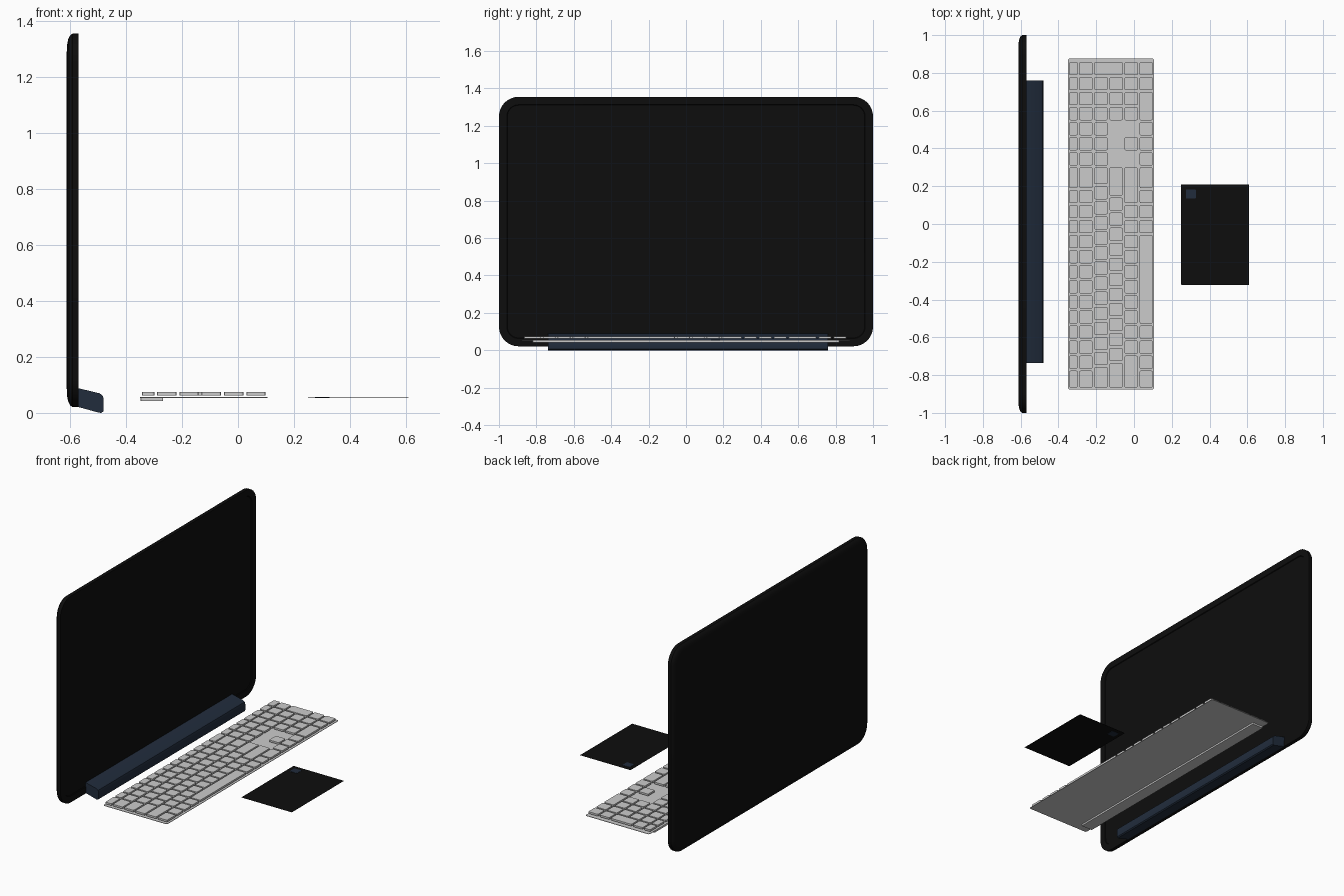
import bpy
import bmesh
import math

cube = bpy.data.objects.get("Cube")
if cube:
    bpy.data.objects.remove(cube)


def material(name, rgb):
    m = bpy.data.materials.new(name)
    m.use_nodes = True
    m.diffuse_color = (*rgb, 1)
    m.node_tree.nodes["Principled BSDF"].inputs["Base Color"].default_value = (*rgb, 1)
    return m


BLACK = material("black", (0.004, 0.004, 0.004))
NAVY = material("dark_navy", (0.015, 0.025, 0.045))
GREY = material("light_grey", (0.6, 0.6, 0.6))


def finish(name, bm, mat, smooth=None):
    bmesh.ops.recalc_face_normals(bm, faces=bm.faces)
    mesh = bpy.data.meshes.new(name)
    bm.to_mesh(mesh)
    bm.free()
    mesh.materials.append(mat)
    obj = bpy.data.objects.new(name, mesh)
    bpy.context.collection.objects.link(obj)
    if smooth:
        bpy.ops.object.select_all(action="DESELECT")
        obj.select_set(True)
        bpy.context.view_layer.objects.active = obj
        bpy.ops.object.shade_smooth_by_angle(angle=math.radians(smooth))
    return obj


def rounded(cx, cy, hx, hy, r, steps):
    """Outline of a rounded rectangle, counter-clockwise."""
    pts = []
    for q, (sx, sy) in enumerate([(1, 1), (-1, 1), (-1, -1), (1, -1)]):
        for i in range(steps + 1):
            a = math.pi / 2 * (q + i / steps)
            pts.append((cx + sx * (hx - r) + r * math.cos(a),
                        cy + sy * (hy - r) + r * math.sin(a)))
    return pts


def loft(bm, rings):
    """Skin a stack of equal point rings and close both ends."""
    loops = [[bm.verts.new(p) for p in ring] for ring in rings]
    for a, b in zip(loops, loops[1:]):
        for i in range(len(a)):
            j = (i + 1) % len(a)
            bm.faces.new((a[i], a[j], b[j], b[i]))
    bm.faces.new(loops[0])
    bm.faces.new(loops[-1])


def slab(bm, x0, x1, y0, y1, z0, z1, r, steps=2):
    outline = rounded((x0 + x1) / 2, (y0 + y1) / 2, (x1 - x0) / 2, (y1 - y0) / 2, r, steps)
    loft(bm, [[(x, y, z) for x, y in outline] for z in (z0, z1)])


# Monitor: recessed screen at the front, rounded edge at the back
bm = bmesh.new()
sections = [(-0.574, 0.045), (-0.570, 0.042), (-0.570, 0), (-0.592, 0), (-0.600, 0.006),
            (-0.607, 0.02), (-0.611, 0.04), (-0.612, 0.065)]
loft(bm, [[(x, y, z) for y, z in rounded(0, 0.688, 1 - d, 0.667 - d, 0.105 - d, 8)]
          for x, d in sections])
finish("monitor", bm, BLACK, 35)

# Stand bar along the lower edge of the screen
bm = bmesh.new()
profile = [(-0.574, 0.022), (-0.498, 0.001), (-0.488, 0), (-0.481, 0.006), (-0.48, 0.015),
           (-0.48, 0.05), (-0.484, 0.062), (-0.495, 0.07), (-0.574, 0.089)]
loft(bm, [[(x, y, z) for x, z in profile] for y in (-0.737, 0.76)])
finish("stand_bar", bm, NAVY, 35)

# Keyboard plate and the foot under its far edge
bm = bmesh.new()
slab(bm, -0.35, 0.106, -0.877, 0.877, 0.053, 0.056, 0.01)
finish("keyboard_plate", bm, GREY)
bm = bmesh.new()
slab(bm, -0.348, -0.268, -0.82, 0.82, 0.042, 0.053, 0.003)
finish("keyboard_foot", bm, GREY)

# Keys: each row lists widths in key units, negative for an empty place
UNIT = 0.0797
GAP = 0.011
LEFT = -0.871
ones = [1] * 12
rows = [
    [1.25] + ones + [1.5] + [1] * 7,
    [1.25] + ones + [1.5] + [1] * 7,
    [1.5] + ones + [1.25] + [1] * 6,
    [1.75] + ones[1:] + [2, -3, 1, 1, 1],
    [2.25] + ones[2:] + [2.5, -1, 1, -1, 1, 1, 1, 1],
    [1.25, 1, 1, 1, 6, 1, 1, 1, 1.5, 1, 1, 1, 2, 1, 1],
]
spans = [(-0.343, -0.299)] + [(-0.289 + 0.0797 * i, -0.22 + 0.0797 * i) for i in range(5)]
bm = bmesh.new()


def key(x0, x1, y0, y1):
    slab(bm, x0, x1, y0, y1, 0.062, 0.074, 0.006)


for widths, (x0, x1) in zip(rows, spans):
    y = LEFT
    for w in widths:
        if w > 0:
            key(x0, x1, y + GAP / 2, y + w * UNIT - GAP / 2)
        y += abs(w) * UNIT
# Tall number pad key spans two rows
top = LEFT + 21.75 * UNIT
key(spans[2][0], spans[3][1], top - UNIT + GAP / 2, top - GAP / 2)
finish("keys", bm, GREY)

# Touch pad with its small marker
bm = bmesh.new()
slab(bm, 0.25, 0.61, -0.322, 0.21, 0.054, 0.055, 0.001, 1)
finish("touch_pad", bm, BLACK)
bm = bmesh.new()
slab(bm, 0.275, 0.327, 0.135, 0.183, 0.0525, 0.0565, 0.002, 1)
finish("touch_pad_marker", bm, NAVY)
